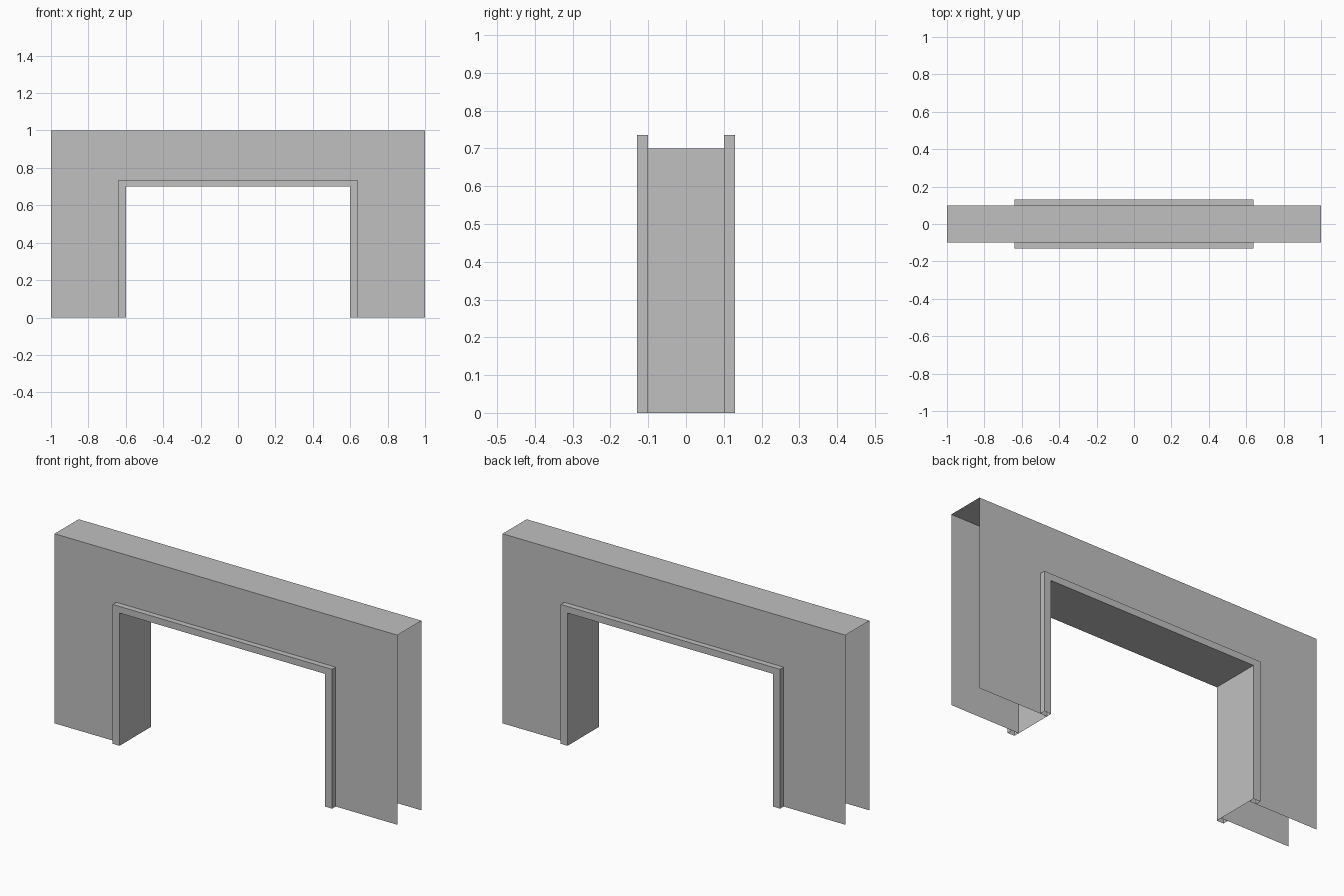
import bpy
import bmesh

cube = bpy.data.objects.get("Cube")
if cube:
    bpy.data.objects.remove(cube, do_unlink=True)

grey = bpy.data.materials.new("plain grey")
grey.use_nodes = True
colour = (0.53, 0.53, 0.53, 1)
grey.diffuse_color = colour
grey.node_tree.nodes["Principled BSDF"].inputs["Base Color"].default_value = colour

# Half widths and heights of the portal outlines
WALL = (1.0, 1.0)
TRIM = (0.64, 0.735)
OPENING = (0.60, 0.70)
WALL_Y, TRIM_Y = 0.10, 0.13


def make_object(name, bm):
    mesh = bpy.data.meshes.new(name)
    bm.to_mesh(mesh)
    bm.free()
    mesh.materials.append(grey)
    obj = bpy.data.objects.new(name, mesh)
    bpy.context.collection.objects.link(obj)
    return obj


def portal_loft(name, rings):
    """Join a chain of upside-down U outlines, each ((half width, height), y)."""
    bm = bmesh.new()
    rows = []
    for (w, h), y in rings:
        path = ((-w, 0), (-w, h), (w, h), (w, 0))
        rows.append([bm.verts.new((x, y, z)) for x, z in path])
    for a, b in zip(rows, rows[1:]):
        for i in range(3):
            bm.faces.new((b[i], b[i + 1], a[i + 1], a[i]))
    return make_object(name, bm)


# Wall sheets, open at the ends and underneath
portal_loft("front_wall", [(WALL, -WALL_Y), (OPENING, -WALL_Y)])
portal_loft("back_wall", [(OPENING, WALL_Y), (WALL, WALL_Y)])

# Flat top joining the sheets
bm = bmesh.new()
w, h = WALL
bm.faces.new([bm.verts.new((x, y, h)) for x, y in
              ((-w, -WALL_Y), (w, -WALL_Y), (w, WALL_Y), (-w, WALL_Y))])
make_object("wall_top", bm)

# Raised trim on both sides and the lining of the opening
portal_loft("front_trim", [(TRIM, -WALL_Y), (TRIM, -TRIM_Y), (OPENING, -TRIM_Y)])
portal_loft("back_trim", [(OPENING, TRIM_Y), (TRIM, TRIM_Y), (TRIM, WALL_Y)])
portal_loft("opening_lining", [(OPENING, -TRIM_Y), (OPENING, TRIM_Y)])
